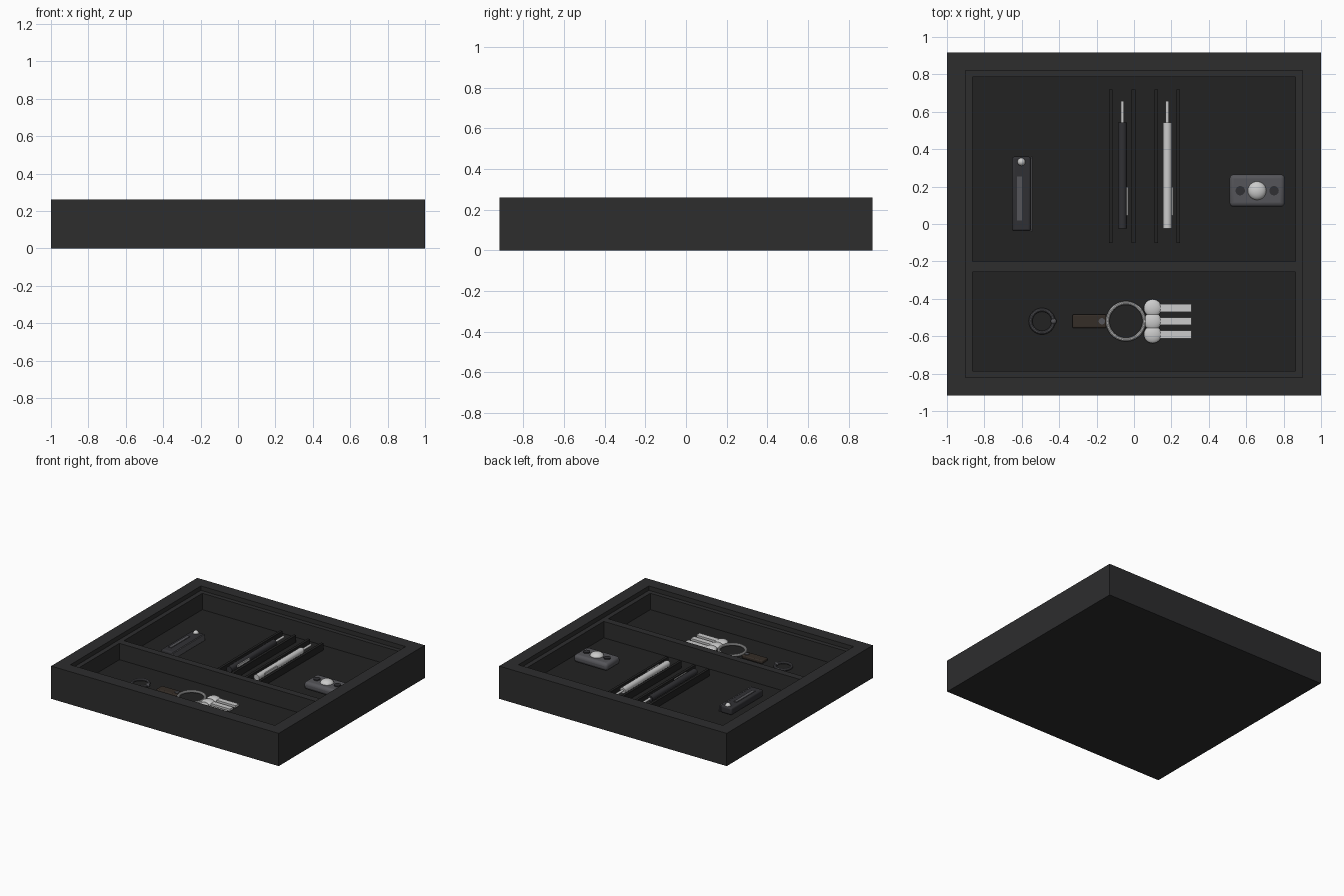
import bpy, bmesh, math

if "Cube" in bpy.data.objects:
    bpy.data.objects.remove(bpy.data.objects["Cube"])

FLOOR = 0.095


def mat(name, r, g, b):
    m = bpy.data.materials.new(name)
    m.diffuse_color = (r, g, b, 1)
    m.use_nodes = True
    m.node_tree.nodes["Principled BSDF"].inputs["Base Color"].default_value = m.diffuse_color
    return m


BLACK = mat("tray_black", 0.026, 0.026, 0.027)
LINER = mat("liner_black", 0.016, 0.016, 0.016)
DARK = mat("dark_metal", 0.03, 0.03, 0.034)
GREY = mat("grey_plastic", 0.09, 0.09, 0.1)
STEEL = mat("steel", 0.55, 0.56, 0.54)
BROWN = mat("leather", 0.035, 0.026, 0.02)


def finish(name, m, smooth=True):
    o = bpy.context.object
    o.name = name
    o.data.materials.append(m)
    if smooth:
        bpy.ops.object.shade_smooth_by_angle()
    return o


def box(name, x0, x1, y0, y1, z0, z1, m, bevel=0):
    bpy.ops.mesh.primitive_cube_add(size=1, location=((x0 + x1) / 2, (y0 + y1) / 2, (z0 + z1) / 2))
    o = bpy.context.object
    o.scale = (x1 - x0, y1 - y0, z1 - z0)
    bpy.ops.object.transform_apply(location=False, scale=True)
    if bevel:
        b = o.modifiers.new("bevel", "BEVEL")
        b.width, b.segments = bevel, 3
    return finish(name, m, bool(bevel))


def cyl(name, x, y, z, r, depth, m, along_y=False):
    rot = (math.pi / 2, 0, 0) if along_y else (0, 0, 0)
    bpy.ops.mesh.primitive_cylinder_add(vertices=24, radius=r, depth=depth, location=(x, y, z), rotation=rot)
    return finish(name, m)


def ball(name, x, y, z, r, m, squash=1):
    bpy.ops.mesh.primitive_uv_sphere_add(segments=24, ring_count=12, radius=r, location=(x, y, z))
    bpy.context.object.scale.z = squash
    return finish(name, m)


def ring(name, x, y, z, r, minor, m):
    bpy.ops.mesh.primitive_torus_add(major_radius=r, minor_radius=minor, major_segments=40,
                                     minor_segments=10, location=(x, y, z))
    return finish(name, m)


# tray: nested rectangles joined into outer wall, rim, ledge and floor
bm = bmesh.new()
loops = []
for hx, hy, z in [(1, .917, 0), (1, .917, .26), (.9, .82, .26), (.9, .82, .225),
                  (.863, .785, .225), (.863, .785, FLOOR)]:
    loops.append([bm.verts.new((sx * hx, sy * hy, z)) for sx, sy in [(-1, -1), (1, -1), (1, 1), (-1, 1)]])
for a, b in zip(loops, loops[1:]):
    for i in range(4):
        j = (i + 1) % 4
        bm.faces.new((a[i], a[j], b[j], b[i]))
bm.faces.new(loops[0][::-1])
floor = bm.faces.new(loops[-1])
floor.material_index = 1
me = bpy.data.meshes.new("tray")
bm.to_mesh(me)
bm.free()
me.materials.append(BLACK)
me.materials.append(LINER)
bpy.context.collection.objects.link(bpy.data.objects.new("tray", me))

# divider and pen rails
box("divider", -.863, .863, -.256, -.2, FLOOR, .225, BLACK)
for i, x in enumerate((-.124, -.003, .119, .237)):
    box(f"pen_rail_{i}", x - .01, x + .01, -.102, .72, FLOOR, .15, LINER)

# pens
for n, x, m in (("dark_pen", -.062, DARK), ("silver_pen", .178, STEEL)):
    cyl(n + "_body", x, .26, .142, .024, .566, m, True)
    cyl(n + "_tip", x, .6, .142, .009, .115, STEEL, True)
    box(n + "_clip", x + .022, x + .031, .045, .197, .138, .158, STEEL)

# folding knife
box("knife_body", -.652, -.552, -.038, .36, FLOOR, .152, DARK, .012)
box("knife_inlay", -.625, -.6, .02, .255, .145, .157, GREY)
box("knife_side_plate", -.552, -.542, -.04, .36, .1, .147, GREY)
ball("knife_pivot", -.602, .332, .152, .021, STEEL)

# small remote
box("remote_body", .511, .806, .092, .265, FLOOR, .155, GREY, .022)
ball("remote_dome", .658, .178, .152, .05, STEEL, .6)
for x in (.568, .749):
    cyl("remote_button", x, .178, .156, .025, .014, DARK)

# keyring with keys, fob and a loose ring
Y = -.52
ring("key_ring", -.043, Y, .118, .098, .01, STEEL)
box("leather_fob", -.33, -.148, Y - .036, Y + .036, FLOOR, .12, BROWN, .007)
cyl("fob_rivet", -.172, Y, .118, .017, .014, GREY)
for i, dy in enumerate((-.07, 0, .07)):
    ball(f"key_head_{i}", .1, Y + dy, .115, .048, STEEL, .42)
    box(f"key_blade_{i}", .12, .308, Y + dy - .021, Y + dy + .021, .106, .124, STEEL)
ring("loose_ring", -.492, Y, .11, .061, .01, GREY)
ball("loose_ring_bead", -.43, Y, .11, .016, GREY)
